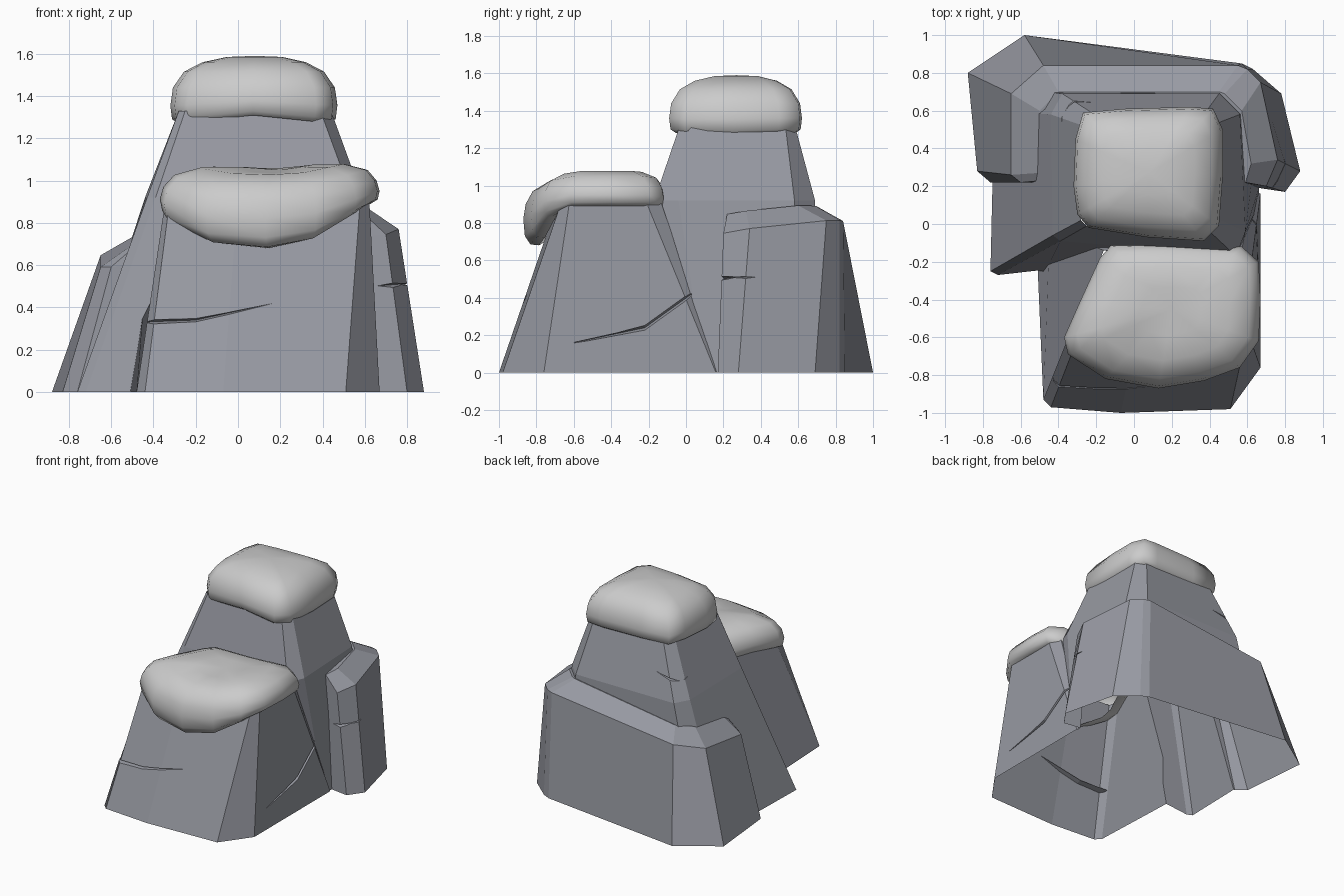
import bpy, bmesh
from mathutils import Vector

if "Cube" in bpy.data.objects:
    bpy.data.objects.remove(bpy.data.objects["Cube"])


def material(name, rgb):
    m = bpy.data.materials.new(name)
    m.diffuse_color = (*rgb, 1)
    m.use_nodes = True
    m.node_tree.nodes["Principled BSDF"].inputs["Base Color"].default_value = m.diffuse_color
    return m


stone = material("stone", (.31, .32, .36))


def finish(bm, name, smooth=False):
    bmesh.ops.recalc_face_normals(bm, faces=bm.faces)
    me = bpy.data.meshes.new(name)
    bm.to_mesh(me)
    bm.free()
    for p in me.polygons:
        p.use_smooth = smooth
    ob = bpy.data.objects.new(name, me)
    bpy.context.collection.objects.link(ob)
    return ob


def loft(bm, rings, closed=True):
    vs = [[bm.verts.new(p) for p in r] for r in rings]
    n = len(vs[0])
    for a, b in zip(vs, vs[1:]):
        for i in range(n):
            j = (i + 1) % n
            bm.faces.new((a[i], a[j], b[j], b[i]))
    if closed:
        bm.faces.new(vs[0][::-1])
        bm.faces.new(vs[-1])
    return vs


def solid(name, rings):
    bm = bmesh.new()
    loft(bm, rings)
    return finish(bm, name)


def cracker(points, inward, h):
    # tapered wedge that cuts a crack along a surface path
    n, up, depth = Vector(inward).normalized(), Vector((0, 0, 1)), .035
    rings = []
    for i, p in enumerate(points):
        p = Vector(p)
        k = 0.3 if i == len(points) - 1 else 1
        rings.append([p - n * .06 + up * h * k * 1.5, p - n * .06 - up * h * k * 1.5, p + n * depth * k])
    return solid("crack_cutter", rings)


def level(pts, z):
    return [(x, y, z) for x, y in pts]


def tilted(pts, drop, slope):
    return [(x, y, .73 + .15 * x + .13 * y - drop - slope * x) for x, y in pts]


# front rock
front = solid("front_rock", [
    level([(-.48, -.93), (-.44, -.97), (-.07, -1), (.51, -.98), (.67, -.76),
           (.67, .16), (.63, .18), (-.52, .0)], 0),
    level([(-.34, -.58), (-.32, -.66), (0, -.68), (.58, -.66), (.62, -.62),
           (.62, -.22), (.57, -.14), (-.16, -.14)], .93)])

# tall rock
rocks = solid("rocks", [
    level([(-.76, -.25), (-.72, -.27), (.60, -.12), (.66, .1), (.67, .6), (.6, .7),
           (-.6, .72), (-.74, .6)], 0),
    level([(-.43, -.06), (-.39, -.09), (.54, -.17), (.59, -.04), (.56, .58), (.45, .69),
           (-.38, .69), (-.44, .58)], .92),
    level([(-.28, .02), (-.25, -.01), (.39, -.03), (.44, .03), (.43, .53), (.37, .58),
           (-.21, .58), (-.27, .52)], 1.33)])

# ledge wrapping round the back of the tall rock
ledge = solid("back_ledge", [
    level([(-.50, .22), (-.76, .22), (-.83, .28), (-.88, .80), (-.58, 1), (.57, .85),
           (.63, .82), (.78, .69), (.88, .28), (.80, .17), (.60, .20)], 0),
    tilted([(-.48, .22), (-.60, .22), (-.65, .26), (-.65, .69), (-.48, .84), (.55, .84),
            (.60, .82), (.67, .75), (.76, .34), (.70, .20), (.57, .22)], .095, .03),
    tilted([(-.42, .24), (-.49, .23), (-.51, .27), (-.50, .60), (-.40, .70), (.45, .70),
            (.48, .69), (.57, .60), (.62, .32), (.59, .22), (.54, .24)], 0, 0)])

# cracks in the stone
cracks = [cracker(*c) for c in [
    ([(-.47, -.84, .33), (-.2, -.87, .34), (.17, -.86, .42)], (0, 1, 0), .014),
    ([(.645, .03, .42), (.655, -.22, .24), (.66, -.6, .16)], (-1, 0, 0), .022),
    ([(-.42, .35, 1.1), (-.40, .62, 1.05), (-.2, .65, 1.1)], (.7, -.7, 0), .014),
    ([(.66, .16, .50), (.79, .24, .51), (.82, .48, .51)], (-.7, .7, 0), .014)]]

# join the stones into one skin, cut the cracks, open the bottom and the covered tops
helpers = [(front, 'UNION'), (ledge, 'UNION')] + [(c, 'DIFFERENCE') for c in cracks]
for ob, op in helpers:
    m = rocks.modifiers.new("join", 'BOOLEAN')
    m.operation, m.solver, m.object = op, 'EXACT', ob
dg = bpy.context.evaluated_depsgraph_get()
mesh = bpy.data.meshes.new_from_object(rocks.evaluated_get(dg))
rocks.modifiers.clear()
rocks.data = mesh
for ob, op in helpers:
    bpy.data.objects.remove(ob)
bm = bmesh.new()
bm.from_mesh(mesh)
hidden = [f for f in bm.faces
          if any(all(abs(v.co.z - z) < .003 for v in f.verts) for z in (0, .93, 1.33))]
bmesh.ops.delete(bm, geom=hidden, context='FACES')
bm.to_mesh(mesh)
bm.free()
mesh.materials.clear()
mesh.materials.append(stone)


# rounded caps resting on the rocks
def cap(name, outline, centre, levels, top, shape):
    bm = bmesh.new()
    cx, cy = centre
    rings = [[(cx + (x - cx) * s, cy + (y - cy) * s, z + shape(x, y) * w) for x, y in outline]
             for s, z, w in levels]
    vs = loft(bm, rings, False)[-1]
    apex = bm.verts.new((cx, cy, top))
    for i in range(len(vs)):
        bm.faces.new((vs[i], vs[(i + 1) % len(vs)], apex))
    return finish(bm, name, True)


def droop(x, y):
    # the front lip sags lowest in the middle
    front = min(1, max(.4, (-y - .4) / .27))
    return -front * max(0, 1 - abs((x - .08) / .55) ** 2.5)


cap("tall_rock_cap",
    [(-.24, -.02), (.07, -.07), (.37, -.09), (.45, -.01), (.47, .25), (.47, .50), (.42, .61),
     (.30, .62), (-.05, .61), (-.27, .59), (-.31, .45), (-.32, .2), (-.30, .05)], (.08, .27),
    [(.90, 1.28, 1), (.98, 1.30, 1), (1, 1.36, .6), (.97, 1.44, 0), (.84, 1.515, 0),
     (.62, 1.56, 0), (.33, 1.585, 0)], 1.59,
    lambda x, y: .03 - .10 * abs(x - .08) if y < .3 else 0)

cap("front_rock_cap",
    [(-.12, -.11), (.2, -.10), (.57, -.12), (.66, -.2), (.67, -.4), (.66, -.62), (.56, -.76),
     (.37, -.83), (.13, -.87), (-.15, -.82), (-.35, -.69), (-.37, -.60), (-.29, -.42), (-.18, -.18)],
    (.2, -.45),
    [(.80, .89, .21), (.91, .89, .205), (.98, .91, .18), (1, .95, .13), (.97, 1.0, .10),
     (.88, 1.05, .08), (.65, 1.078, .05), (.33, 1.075, .04)], 1.05, droop)
